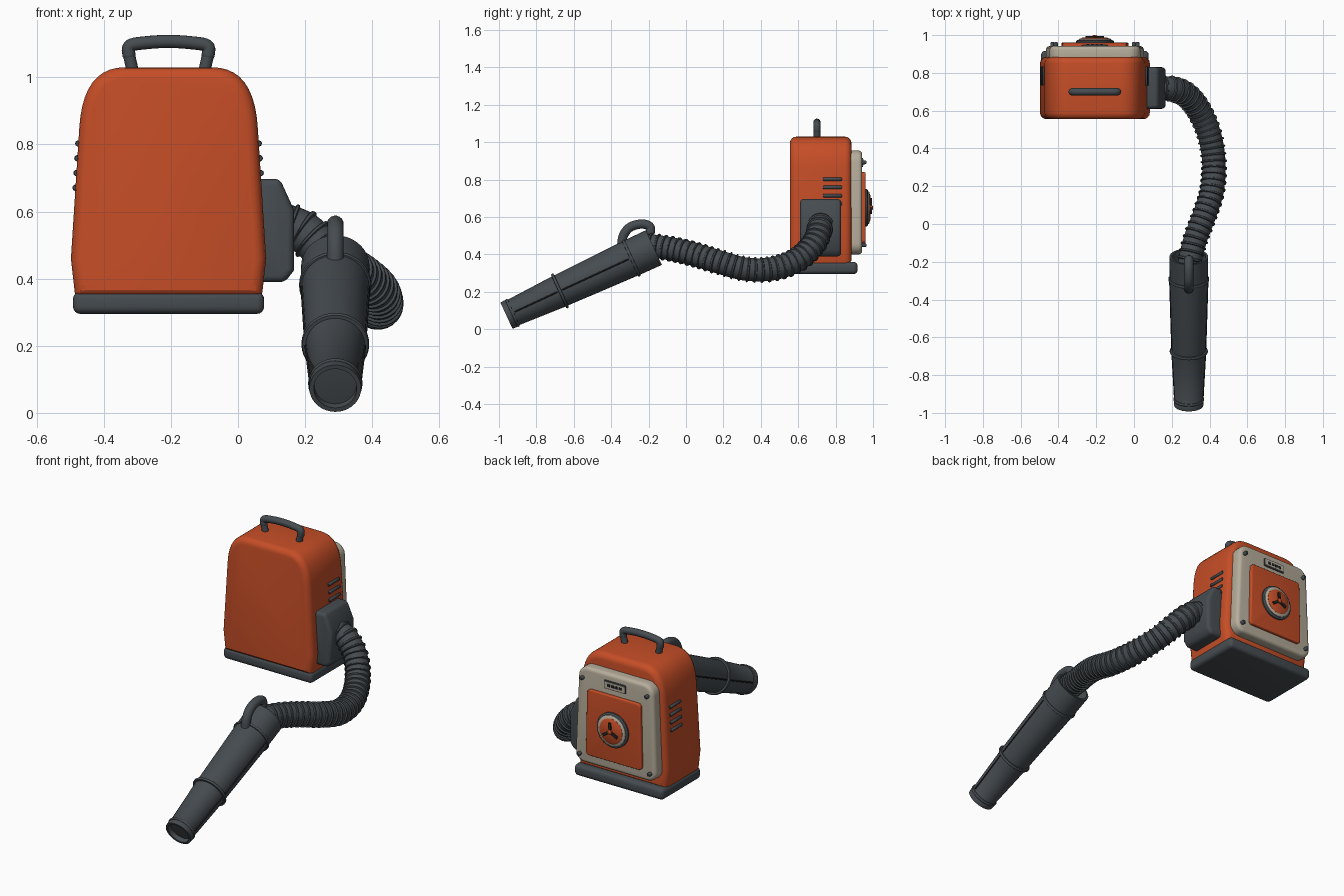
import bpy, bmesh, math
from mathutils import Vector

if "Cube" in bpy.data.objects:
    bpy.data.objects.remove(bpy.data.objects["Cube"])

V = Vector
CX = -0.207   # centre of the backpack unit


def mat(name, c):
    m = bpy.data.materials.new(name)
    m.diffuse_color = (*c, 1)
    m.use_nodes = True
    m.node_tree.nodes["Principled BSDF"].inputs["Base Color"].default_value = m.diffuse_color
    return m


ORANGE = mat("orange", (0.56, 0.075, 0.02))
BEIGE = mat("warm_beige", (0.47, 0.42, 0.33))
DARK = mat("dark_grey", (0.06, 0.071, 0.08))
BLACK = mat("near_black", (0.018, 0.018, 0.02))


def finish(name, bm, m, angle=40):
    bmesh.ops.recalc_face_normals(bm, faces=bm.faces)
    me = bpy.data.meshes.new(name)
    bm.to_mesh(me)
    bm.free()
    me.materials.append(m)
    ob = bpy.data.objects.new(name, me)
    bpy.context.collection.objects.link(ob)
    bpy.ops.object.select_all(action='DESELECT')
    ob.select_set(True)
    bpy.context.view_layer.objects.active = ob
    bpy.ops.object.shade_smooth_by_angle(angle=math.radians(angle))
    return ob


def bevel_edges(bm, w, seg, only_y=False):
    bmesh.ops.recalc_face_normals(bm, faces=bm.faces)
    es = []
    for e in bm.edges:
        d = (e.verts[0].co - e.verts[1].co).normalized()
        if e.calc_face_angle(0) > 0.7 and (not only_y or abs(d.y) > 0.99):
            es.append(e)
    bmesh.ops.bevel(bm, geom=es, offset=w, segments=seg, profile=0.5,
                    affect='EDGES', clamp_overlap=False)


def prism(name, pts, y0, y1, m, corner=0, rim=0):
    """Outline in x,z extruded along y, with rounded corners and rims."""
    bm = bmesh.new()
    f = bm.faces.new([bm.verts.new((x, y0, z)) for x, z in pts])
    r = bmesh.ops.extrude_face_region(bm, geom=[f])
    for v in r["geom"]:
        if isinstance(v, bmesh.types.BMVert):
            v.co.y = y1
    if corner:
        bevel_edges(bm, corner, 6, True)
    if rim:
        bevel_edges(bm, rim, 4)
    return finish(name, bm, m)


def rect(cx, cz, hb, hz, ht=None):
    ht = hb if ht is None else ht
    return [(cx - hb, cz - hz), (cx + hb, cz - hz), (cx + ht, cz + hz), (cx - ht, cz + hz)]


def loft(name, frames, m, sides=28, caps=True, angle=40):
    """Rings given as (position, tangent, radius) joined into a tube."""
    bm = bmesh.new()
    t0 = frames[0][1]
    n = V((1, 0, 0)) if abs(t0.x) < 0.8 else V((0, 1, 0))
    rings = []
    for p, t, r in frames:
        n = (n - t * n.dot(t)).normalized()
        b = t.cross(n)
        rings.append([bm.verts.new(p + (n * math.cos(a) + b * math.sin(a)) * r)
                      for a in (2 * math.pi * i / sides for i in range(sides))])
    for A, B in zip(rings, rings[1:]):
        for i in range(sides):
            j = (i + 1) % sides
            bm.faces.new((A[i], A[j], B[j], B[i]))
    if caps:
        bm.faces.new(rings[0])
        bm.faces.new(rings[-1])
    return finish(name, bm, m, angle)


def lathe(name, origin, axis, prof, m, sides=32, caps=True):
    return loft(name, [(origin + axis * t, axis, r) for t, r in prof], m, sides, caps)


def path(pts, per=16):
    """Smooth curve through the points."""
    P = [V(p) for p in pts]
    P = [2 * P[0] - P[1]] + P + [2 * P[-1] - P[-2]]
    out = []
    for a, b, c, d in zip(P, P[1:], P[2:], P[3:]):
        for k in range(per):
            t = k / per
            out.append(0.5 * (2 * b + (c - a) * t + (2 * a - 5 * b + 4 * c - d) * t * t
                              + (3 * b - a - 3 * c + d) * t ** 3))
    return out + [P[-2]]


def tube(name, pts, r, m, per=6, sides=16):
    c = path(pts, per)
    fr = []
    for i, p in enumerate(c):
        t = (c[min(i + 1, len(c) - 1)] - c[max(i - 1, 0)]).normalized()
        fr.append((p, t, r))
    # rounded ends
    (p, t, _), (q, u, _) = fr[0], fr[-1]
    fr = [(p - t * r * 0.3, t, r * 0.75)] + fr + [(q + u * r * 0.3, u, r * 0.75)]
    return loft(name, fr, m, sides)


# Main housing: tapered outline with rounded shoulders
half = [(0.278, 0.345), (0.291, 0.46), (0.266, 0.85)]
for i in range(1, 11):
    t = i / 10
    half.append(tuple((1 - t) ** 2 * a + 2 * t * (1 - t) * b + t * t * c
                      for a, b, c in ((0.266, 0.255, 0.13), (0.85, 1.03, 1.03))))
outline = [(CX + x, z) for x, z in half] + [(CX - x, z) for x, z in reversed(half)]
prism("housing", outline, 0.555, 0.885, ORANGE, 0.015, 0.035)

# Base foot
prism("base", rect(CX, 0.328, 0.285, 0.033), 0.56, 0.917, DARK, 0, 0.022)

# Back frame, panel, label and screws
prism("back_frame", rect(CX, 0.678, 0.262, 0.278, 0.238), 0.86, 0.942, BEIGE, 0.06, 0.02)
prism("back_panel", rect(CX, 0.65, 0.178, 0.19, 0.17), 0.93, 0.96, ORANGE, 0.02, 0.006)
prism("label_border", rect(CX, 0.893, 0.07, 0.024), 0.935, 0.947, DARK, 0.005)
prism("label_plate", rect(CX, 0.893, 0.064, 0.018), 0.935, 0.95, BEIGE, 0.004)
for i in range(4):
    prism(f"label_mark_{i}", rect(CX - 0.036 + 0.024 * i, 0.893, 0.008, 0.007), 0.94, 0.953, BLACK)
for s in (-1, 1):
    for z, h in ((0.45, 0.225), (0.893, 0.207)):
        lathe("frame_screw", V((CX + s * h, 0.93, z)), V((0, 1, 0)),
              [(0, 0.011), (0.028, 0.011), (0.034, 0.007)], DARK, 14)

# Fan medallion with three blades
FC, Y = V((CX, 0.95, 0.65)), V((0, 1, 0))
lathe("fan_outer_ring", FC, Y, [(0, 0.1), (0.018, 0.1), (0.023, 0.094)], DARK)
lathe("fan_light_ring", FC, Y, [(0, 0.088), (0.026, 0.088), (0.031, 0.082)], BEIGE)
lathe("fan_disc", FC, Y, [(0, 0.073), (0.032, 0.073), (0.037, 0.066)], ORANGE)
for i in range(3):
    ob = prism(f"fan_blade_{i}", [(0.012, -0.007), (0.05, -0.011), (0.052, 0.005), (0.012, 0.007)],
               0, 0.06, BLACK)
    ob.scale.y = 0.75
    ob.location = FC
    ob.rotation_euler.y = math.radians(-90 + 120 * i)
lathe("fan_hub", FC, Y, [(0, 0.013), (0.046, 0.013), (0.05, 0.008)], ORANGE, 16)

# Side vents on both flanks
for i in range(4):
    z = 0.803 - 0.044 * i
    h = 0.266 + (0.85 - z) * 0.064
    for s in (-1, 1):
        tube(f"side_vent_{i}", [(CX + s * h, 0.735, z), (CX + s * h, 0.83, z)], 0.0095, DARK, 1, 10)

# Carry handle
for s in (-1, 1):
    tube("carry_handle_post", [(CX + s * 0.107, 0.7, 1.02), (CX + s * 0.122, 0.7, 1.085)], 0.018, DARK)
tube("carry_handle_bar", [(CX + x, 0.7, z) for x, z in
     ((-0.118, 1.062), (-0.115, 1.094), (-0.06, 1.104), (0, 1.107),
      (0.06, 1.104), (0.115, 1.094), (0.118, 1.062))], 0.0195, DARK)

# Hose outlet block
prism("hose_outlet", [(0.04, 0.39), (0.14, 0.39), (0.167, 0.425), (0.167, 0.605),
                      (0.125, 0.697), (0.04, 0.697)], 0.61, 0.83, DARK, 0.015, 0.02)

# Corrugated hose: resampled evenly, ridge on every sixth ring
c = path([(0.13, 0.72, 0.565), (0.20, 0.715, 0.535), (0.275, 0.685, 0.46), (0.345, 0.6, 0.375),
          (0.40, 0.47, 0.325), (0.423, 0.32, 0.322), (0.412, 0.17, 0.362), (0.37, 0.04, 0.402),
          (0.325, -0.08, 0.43), (0.295, -0.2, 0.445), (0.29, -0.26, 0.42)], 24)
acc = [0]
for a, b in zip(c, c[1:]):
    acc.append(acc[-1] + (b - a).length)
shape = [0.062, 0.062, 0.062, 0.069, 0.07, 0.069]
where = [0, 0.33, 0.66, 0.74, 0.83, 0.92]
count = round(acc[-1] / 0.037)
frames, k = [], 0
for i in range(count):
    for w, r in zip(where, shape):
        d = (i + w) / count * acc[-1]
        while acc[k + 1] < d:
            k += 1
        f = (d - acc[k]) / (acc[k + 1] - acc[k])
        t = (c[min(k + 2, len(c) - 1)] - c[max(k - 1, 0)]).normalized()
        frames.append((c[k].lerp(c[k + 1], f), t, r))
loft("hose", frames, DARK, 28)

# Nozzle: hollow tapered tube with collars
M, E = V((0.29, -0.96, 0.073)), V((0.29, -0.172, 0.437))
AX, L = (E - M).normalized(), (E - M).length
lathe("nozzle", M, AX, [(0.3, 0.05), (0.0, 0.064), (0, 0.077), (0.025, 0.079), (0.032, 0.074),
                        (0.3, 0.088), (0.75, 0.101), (L, 0.102), (L, 0.09), (L - 0.1, 0.08)],
      DARK, 36)
for t, r in ((0.035, 0.081), (0.315, 0.101), (0.735, 0.108)):
    lathe("nozzle_collar", M, AX, [(t - 0.009, r - 0.02), (t - 0.007, r - 0.003), (t - 0.003, r),
                                   (t + 0.003, r), (t + 0.007, r - 0.003), (t + 0.009, r - 0.02)],
          DARK, 36)
for s in (-1, 1):
    for a, b, ra, rb in ((0.05, 0.3, 0.075, 0.088), (0.33, 0.72, 0.089, 0.1)):
        tube("nozzle_seam", [M + AX * a + V((s * ra, 0, 0)), M + AX * b + V((s * rb, 0, 0))],
             0.004, BLACK, 1, 8)

# Nozzle grip
tube("nozzle_grip", [(0.29, -0.345, 0.44), (0.29, -0.335, 0.50), (0.29, -0.30, 0.545),
                     (0.29, -0.24, 0.563), (0.29, -0.195, 0.55), (0.29, -0.19, 0.515)],
     0.025, DARK, 8, 18)
